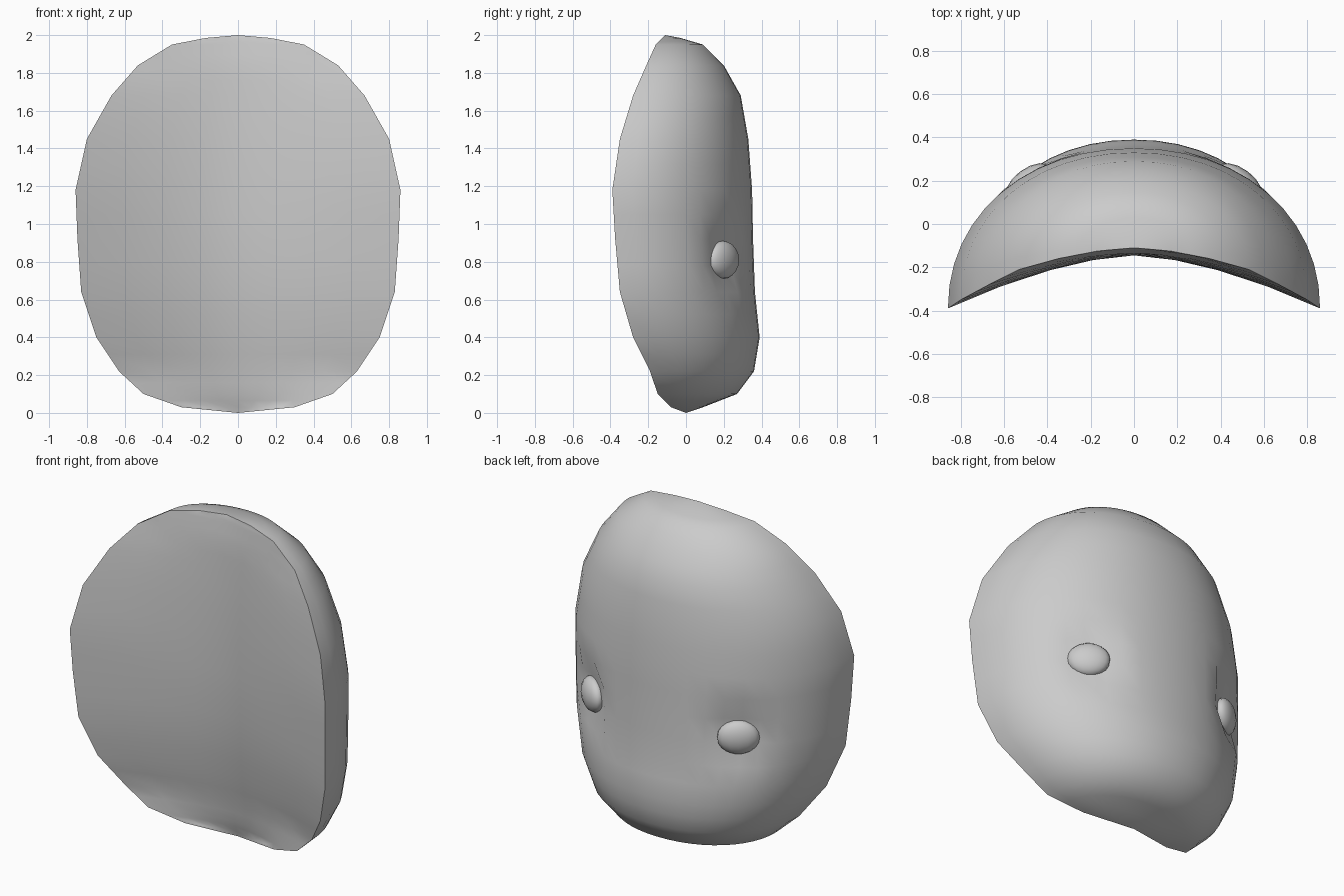
import bpy, bmesh, math
from mathutils import Vector

cube = bpy.data.objects.get("Cube")
if cube:
    bpy.data.objects.remove(cube, do_unlink=True)

grey = bpy.data.materials.new("light_grey")
grey.use_nodes = True
grey.diffuse_color = (0.6, 0.6, 0.6, 1)
grey.node_tree.nodes["Principled BSDF"].inputs["Base Color"].default_value = (0.6, 0.6, 0.6, 1)

# Levels: height, rim half width, rim y, outer face y, inner panel y
LEVELS = [
    (0.03, 0.30, -0.08, 0.09, -0.01),
    (0.10, 0.50, -0.15, 0.27, -0.03),
    (0.22, 0.63, -0.19, 0.36, -0.05),
    (0.40, 0.75, -0.28, 0.39, -0.085),
    (0.64, 0.83, -0.35, 0.365, -0.12),
    (0.92, 0.85, -0.375, 0.355, -0.14),
    (1.18, 0.86, -0.39, 0.35, -0.145),
    (1.45, 0.80, -0.35, 0.33, -0.145),
    (1.68, 0.67, -0.28, 0.29, -0.14),
    (1.84, 0.53, -0.21, 0.20, -0.135),
    (1.95, 0.35, -0.16, 0.09, -0.12),
    (1.985, 0.17, -0.125, -0.03, -0.115),
]
EYE = Vector((0.5, 0.22, 0.82))
OUTWARD = Vector((0.6, 0.8, 0))
ROUND = 2 / 2.1
STEPS = 24


def dent(p):
    """Press a shallow socket around each eye."""
    side = 1 if p.x >= 0 else -1
    q = Vector((abs(p.x), p.y, p.z))
    d = (q - EYE).length / 0.2
    if d < 1:
        q -= OUTWARD * 0.055 * (1 - d * d)
    return Vector((q.x * side, q.y, q.z))


def ring(z, w, rim, back, mid):
    """Closed section: curved outer shell, then the hollow inner panel."""
    pts = []
    for i in range(STEPS + 1):
        t = math.pi * (i / STEPS - 0.5)
        s, c = math.sin(t), max(math.cos(t), 0)
        x = math.copysign(abs(s) ** ROUND, s) * w
        pts.append(dent(Vector((x, rim + (back - rim) * c ** ROUND, z))))
    for f in (0.72, 0.45, 0.22, 0, -0.22, -0.45, -0.72):
        pts.append(Vector((f * w, mid + (rim - mid) * abs(f) ** 1.6, z)))
    return pts


# Head shell: loft the sections, doubling the levels, and close both ends
rows = []
for a, b in zip(LEVELS, LEVELS[1:]):
    rows += [a, tuple((p + q) / 2 for p, q in zip(a, b))]
rows.append(LEVELS[-1])
bm = bmesh.new()
loops = [[bm.verts.new(p) for p in ring(*r)] for r in rows]
bottom = bm.verts.new((0, 0, 0))
top = bm.verts.new((0, -0.11, 2))
n = len(loops[0])
for i in range(n):
    j = (i + 1) % n
    for lo, hi in zip(loops, loops[1:]):
        bm.faces.new((lo[i], lo[j], hi[j], hi[i]))
    bm.faces.new((bottom, loops[0][j], loops[0][i]))
    bm.faces.new((top, loops[-1][i], loops[-1][j]))
bmesh.ops.recalc_face_normals(bm, faces=bm.faces)
mesh = bpy.data.meshes.new("head_shell")
bm.to_mesh(mesh)
bm.free()
head = bpy.data.objects.new("head_shell", mesh)
bpy.context.collection.objects.link(head)
parts = [head]

# Eyes: flattened balls seated in the sockets
for side, name in ((1, "left_eye"), (-1, "right_eye")):
    bpy.ops.mesh.primitive_uv_sphere_add(
        segments=14, ring_count=10, radius=1,
        location=(side * 0.49, 0.195, 0.81), rotation=(0, 0, -side * 0.64))
    eye = bpy.context.object
    eye.name = name
    eye.scale = (0.12, 0.06, 0.1)
    parts.append(eye)

# Shared colour and smooth shading with a crisp rim
for ob in parts:
    ob.data.materials.append(grey)
    bpy.ops.object.select_all(action="DESELECT")
    ob.select_set(True)
    bpy.context.view_layer.objects.active = ob
    bpy.ops.object.shade_smooth_by_angle(angle=math.radians(60))
